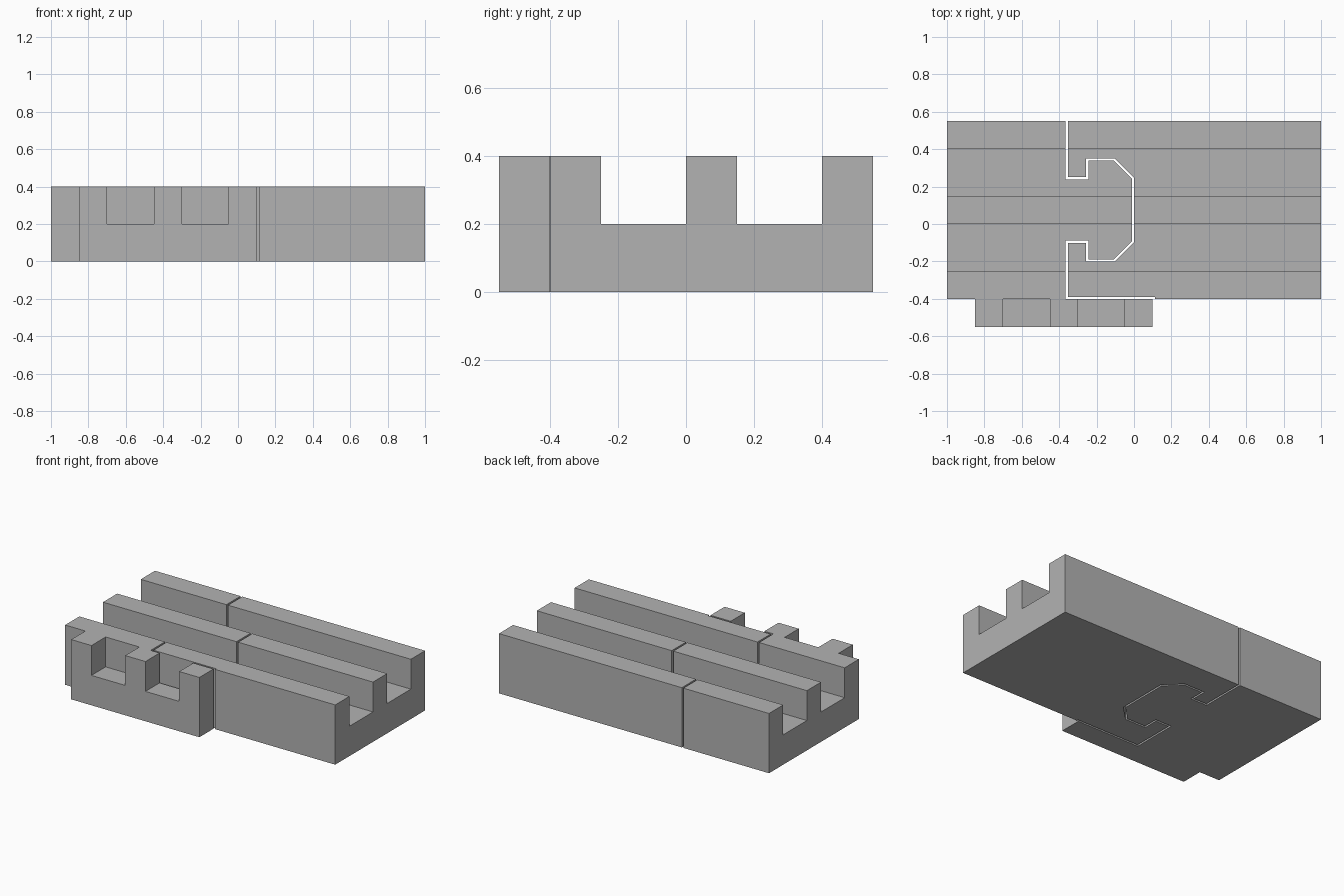
import bpy, bmesh
from mathutils import Vector

if "Cube" in bpy.data.objects:
    bpy.data.objects.remove(bpy.data.objects["Cube"])

HEIGHT, FLOOR = 0.4, 0.2
HALF_GAP = 0.006

grey = bpy.data.materials.new("plain grey")
grey.use_nodes = True
colour = (0.45, 0.45, 0.45, 1)
grey.diffuse_color = colour
grey.node_tree.nodes["Principled BSDF"].inputs["Base Color"].default_value = colour


def prism(name, outline, z0, z1):
    """Extrude a flat outline from z0 to z1."""
    bm = bmesh.new()
    face = bm.faces.new([bm.verts.new((x, y, z0)) for x, y in outline])
    top = bmesh.ops.extrude_face_region(bm, geom=[face])["geom"]
    verts = [v for v in top if isinstance(v, bmesh.types.BMVert)]
    bmesh.ops.translate(bm, verts=verts, vec=(0, 0, z1 - z0))
    bmesh.ops.recalc_face_normals(bm, faces=bm.faces)
    mesh = bpy.data.meshes.new(name)
    bm.to_mesh(mesh)
    bm.free()
    mesh.materials.append(grey)
    obj = bpy.data.objects.new(name, mesh)
    bpy.context.collection.objects.link(obj)
    return obj


def offset(path, dist):
    """Shift an open path sideways with mitred corners."""
    pts = [Vector(p) for p in path]
    dirs = [(b - a).normalized() for a, b in zip(pts, pts[1:])]
    normals = [Vector((-d.y, d.x)) for d in dirs]
    result = []
    for i, p in enumerate(pts):
        n0, n1 = normals[max(i - 1, 0)], normals[min(i, len(normals) - 1)]
        result.append(p + (n0 + n1) * dist / (1 + n0.dot(n1)))
    return result


def cut_channel(obj, x0, x1, y0, y1):
    """Cut an open-topped box out of a part, down to the channel floor."""
    box = [(x0, y0), (x1, y0), (x1, y1), (x0, y1)]
    cutter = prism("channel_cutter", box, FLOOR, HEIGHT + 0.1)
    cutter.hide_render = True
    mod = obj.modifiers.new("channel", "BOOLEAN")
    mod.operation, mod.solver, mod.object = "DIFFERENCE", "EXACT", cutter
    bpy.context.view_layer.objects.active = obj
    bpy.ops.object.modifier_apply(modifier=mod.name)
    bpy.data.objects.remove(cutter)


# Seam: a mirrored dovetail key, then an L-shaped step along the front
key_half = [(-0.36, 0.245), (-0.25, 0.245), (-0.25, 0.345), (-0.105, 0.345), (-0.005, 0.245)]
mid = 0.075
key = key_half + [(x, 2 * mid - y) for x, y in reversed(key_half)]
seam = [(-0.36, 0.55)] + key + [(-0.36, -0.395), (0.105, -0.395)]

# Block carrying the key and the front lug
key_block = prism("key_block", offset(seam + [(0.105, -0.55)], -HALF_GAP) + [
    (-0.85, -0.55), (-0.85, -0.4), (-1, -0.4), (-1, 0.55)], 0, HEIGHT)

# Block carrying the matching socket
socket_block = prism("socket_block", offset(seam + [(0.105, -0.4)], HALF_GAP) + [
    (1, -0.4), (1, 0.55)], 0, HEIGHT)

# Two long channels through both blocks
for block in (key_block, socket_block):
    for y0 in (-0.25, 0.15):
        cut_channel(block, -1.1, 1.1, y0, y0 + 0.25)

# Two notches in the front lug
for x0 in (-0.7, -0.3):
    cut_channel(key_block, x0, x0 + 0.25, -0.6, -0.4)
